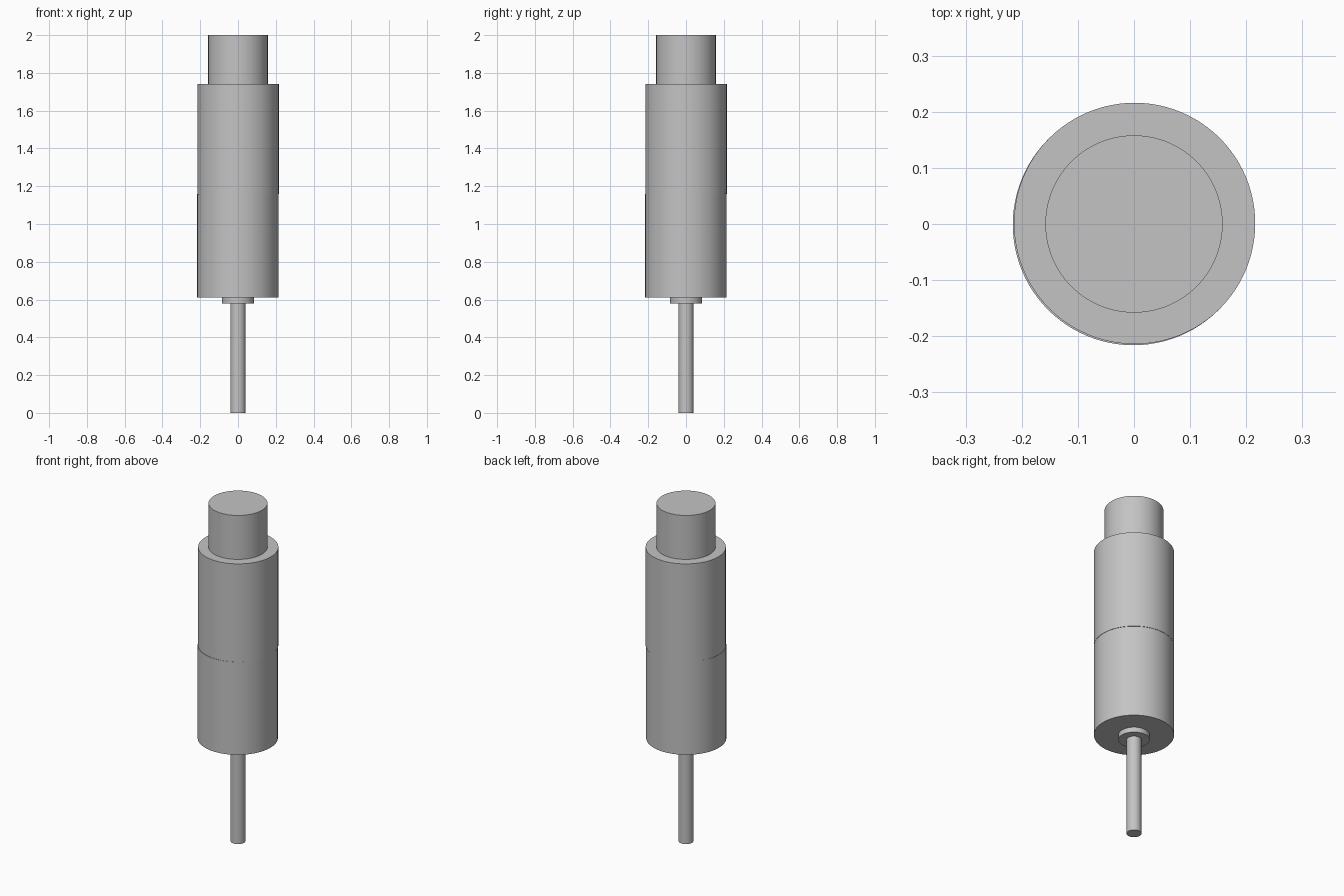
import bpy
import math

cube = bpy.data.objects.get("Cube")
if cube:
    bpy.data.objects.remove(cube, do_unlink=True)

# Single plain grey finish
grey = bpy.data.materials.new("plain_grey")
grey.use_nodes = True
colour = (0.55, 0.55, 0.55, 1)
grey.diffuse_color = colour
grey.node_tree.nodes["Principled BSDF"].inputs["Base Color"].default_value = colour


def cylinder(name, radius, bottom, top, shift=0.0):
    """Upright smooth-sided cylinder spanning two heights."""
    bpy.ops.mesh.primitive_cylinder_add(
        vertices=96, radius=radius, depth=top - bottom,
        location=(shift, shift, (bottom + top) / 2))
    part = bpy.context.object
    part.name = name
    part.data.materials.append(grey)
    bpy.ops.object.shade_smooth_by_angle(angle=math.radians(30))
    return part


# Thin shaft and the collar where it enters the housing
cylinder("shaft", 0.04, 0, 0.58)
cylinder("shaft_collar", 0.084, 0.58, 0.61)

# Two-piece housing with a hairline step at the seam
cylinder("lower_housing", 0.215, 0.61, 1.16, -0.001)
cylinder("upper_housing", 0.215, 1.16, 1.74, 0.001)

# Narrower end cap
cylinder("end_cap", 0.158, 1.74, 2.0)
